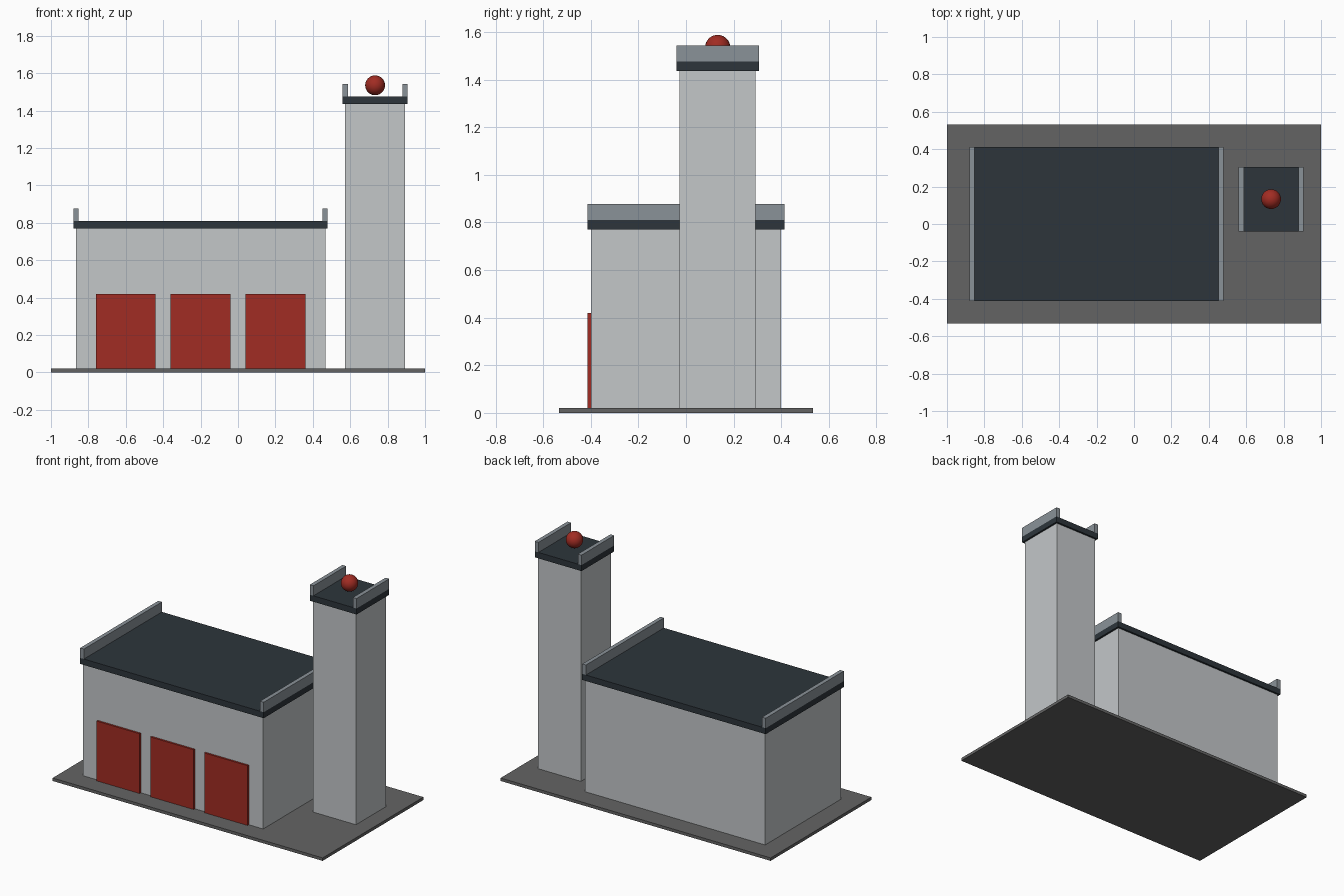
import bpy

cube = bpy.data.objects.get("Cube")
if cube:
    bpy.data.objects.remove(cube, do_unlink=True)


def material(name, rgb):
    """Flat material from 0-255 sRGB values."""
    lin = [((c / 255 + 0.055) / 1.055) ** 2.4 for c in rgb]
    mat = bpy.data.materials.new(name)
    mat.use_nodes = True
    mat.diffuse_color = (*lin, 1)
    mat.node_tree.nodes["Principled BSDF"].inputs["Base Color"].default_value = (*lin, 1)
    return mat


WALL = material("pale grey wall", (195, 199, 201))
ROOF = material("dark slate roof", (45, 53, 59))
TRIM = material("mid grey parapet", (138, 146, 152))
RED = material("red paint", (161, 44, 35))
PAVING = material("dark grey paving", (100, 100, 100))


def box(name, x, y, z, mat):
    """Box spanning the given (low, high) ranges."""
    spans = (x, y, z)
    bpy.ops.mesh.primitive_cube_add(size=1, location=[(a + b) / 2 for a, b in spans])
    obj = bpy.context.object
    obj.name = name
    obj.scale = [b - a for a, b in spans]
    bpy.ops.object.transform_apply(location=False, rotation=False, scale=True)
    obj.data.materials.append(mat)
    return obj


def block(name, cx, cy, width, depth, top):
    """Walls with an overhanging roof slab and a parapet on each side."""
    over, slab, rail, thick = 0.013, 0.04, 0.067, 0.027
    hx, hy = width / 2, depth / 2
    box(name + "_walls", (cx - hx, cx + hx), (cy - hy, cy + hy), (0.02, top), WALL)
    hx, hy = hx + over, hy + over
    ys = (cy - hy, cy + hy)
    box(name + "_roof", (cx - hx, cx + hx), ys, (top, top + slab), ROOF)
    zs = (top + slab, top + slab + rail)
    box(name + "_parapet_right", (cx - hx, cx - hx + thick), ys, zs, TRIM)
    box(name + "_parapet_left", (cx + hx - thick, cx + hx), ys, zs, TRIM)


# Ground slab
box("ground_slab", (-1, 1), (-0.533, 0.533), (0, 0.02), PAVING)

# Main hall and tower
block("hall", -0.2, 0, 1.333, 0.8, 0.77)
block("tower", 0.733, 0.133, 0.32, 0.32, 1.436)

# Garage doors
for side, cx in (("right", -0.6), ("middle", -0.2), ("left", 0.2)):
    box("garage_door_" + side, (cx - 0.16, cx + 0.16), (-0.413, -0.39), (0.02, 0.42), RED)

# Beacon on the tower
bpy.ops.mesh.primitive_uv_sphere_add(segments=24, ring_count=16, radius=0.053,
                                     location=(0.733, 0.133, 1.535))
beacon = bpy.context.object
beacon.name = "beacon"
beacon.data.materials.append(RED)
bpy.ops.object.shade_smooth()
